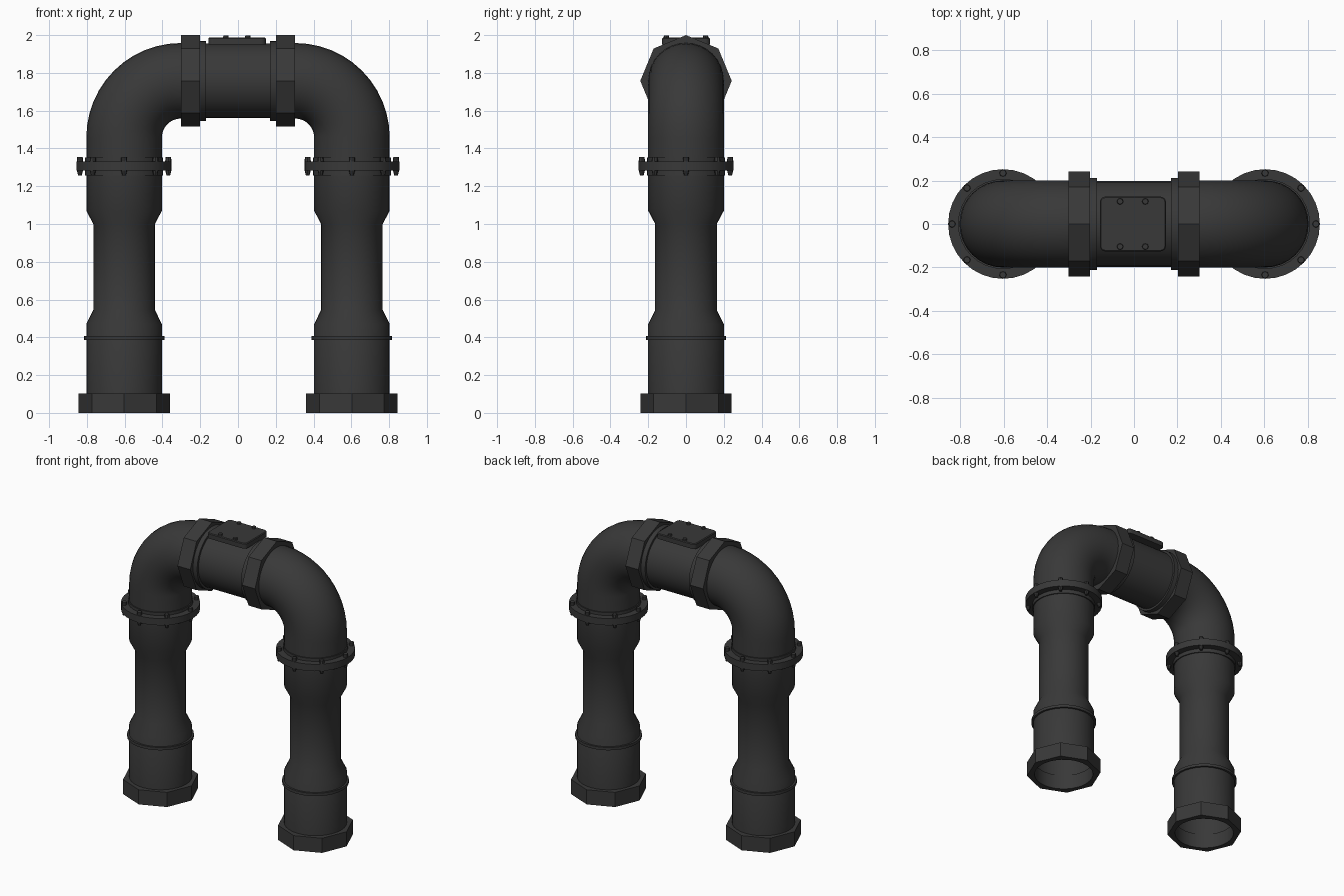
import bpy, bmesh, math
from mathutils import Vector, Matrix

if "Cube" in bpy.data.objects:
    bpy.data.objects.remove(bpy.data.objects["Cube"])

LEG_X, PIPE_R, NUT_R, TOP_Z, BEND = 0.603, 0.2, 0.242, 1.758, 0.3
SIDES = 32
mat = bpy.data.materials.new("dark_iron")
mat.diffuse_color = (0.04, 0.04, 0.04, 1)
mat.use_nodes = True
mat.node_tree.nodes["Principled BSDF"].inputs["Base Color"].default_value = mat.diffuse_color


def finish(name, bm):
    bmesh.ops.recalc_face_normals(bm, faces=bm.faces)
    me = bpy.data.meshes.new(name)
    bm.to_mesh(me)
    bm.free()
    me.shade_smooth()
    me.set_sharp_from_angle(angle=math.radians(30))
    me.materials.append(mat)
    ob = bpy.data.objects.new(name, me)
    bpy.context.collection.objects.link(ob)
    return ob


def skin(bm, rings, closed=False):
    n = len(rings)
    for i in range(n if closed else n - 1):
        a, b = rings[i], rings[(i + 1) % n]
        for j in range(len(a)):
            k = (j + 1) % len(a)
            bm.faces.new((a[j], a[k], b[k], b[j]))


def lathe(name, profile, origin, along_x=False, closed=False):
    """Revolve (radius, height, octagonal?) points about z or x."""
    bm = bmesh.new()
    rot = Matrix.Rotation(math.pi / 2, 4, 'Y') if along_x else Matrix()
    rings = []
    for p in profile:
        ring = []
        for j in range(SIDES):
            a = 2 * math.pi * j / SIDES
            r = p[0]
            if len(p) > 2:
                r *= math.cos(math.pi / 8) / math.cos(a % (math.pi / 4) - math.pi / 8)
            ring.append(bm.verts.new(rot @ Vector((r * math.cos(a), r * math.sin(a), p[1])) + Vector(origin)))
        rings.append(ring)
    skin(bm, rings, closed)
    return finish(name, bm)


def band(name, r_in, r_out, lo, hi, origin, along_x=False, octagon=False):
    outer = (True,) if octagon else ()
    prof = [(r_in, lo), (r_out, lo) + outer, (r_out, hi) + outer, (r_in, hi)]
    return lathe(name, prof, origin, along_x, True)


def bolts(name, points, r1, r2, lo, hi):
    bm = bmesh.new()
    for x, y in points:
        bmesh.ops.create_cone(bm, cap_ends=True, segments=8, radius1=r1, radius2=r2, depth=hi - lo,
                              matrix=Matrix.Translation((x, y, (lo + hi) / 2)))
    return finish(name, bm)


for side, s in (("left", -1), ("right", 1)):
    base = (s * LEG_X, 0, 0)
    # Upright pipe with narrowed middle
    lathe(side + "_leg_pipe", [(0.2, 0.02), (0.2, 0.47), (0.163, 0.545), (0.163, 1.0),
                               (0.2, 1.07), (0.2, 1.31)], base)
    band(side + "_foot_nut", 0.192, NUT_R, 0, 0.103, base, octagon=True)
    band(side + "_leg_ring", 0.198, 0.213, 0.387, 0.407, base)

    # Bolted flange
    band(side + "_flange_collar", 0.198, 0.207, 1.257, 1.353, base)
    band(side + "_flange_plate", 0.2, 0.252, 1.284, 1.332, base)
    pts = [(s * LEG_X + 0.234 * math.cos(i * math.pi / 4), 0.234 * math.sin(i * math.pi / 4)) for i in range(8)]
    bolts(side + "_flange_bolt_heads", pts, 0.017, 0.015, 1.325, 1.354)
    bolts(side + "_flange_bolt_ends", pts, 0.01, 0.018, 1.258, 1.29)

    # Elbow swept along a quarter circle
    bm = bmesh.new()
    cx, cz = LEG_X - BEND, TOP_Z - BEND
    path = [(LEG_X, 1.31, 0)]
    for i in range(13):
        t = i / 12 * math.pi / 2
        path.append((cx + BEND * math.cos(t), cz + BEND * math.sin(t), t))
    path.append((0.22, TOP_Z, math.pi / 2))
    rings = []
    for px, pz, t in path:
        ring = []
        for j in range(SIDES):
            a = 2 * math.pi * j / SIDES
            u = PIPE_R * math.cos(a)
            ring.append(bm.verts.new((s * (px + u * math.cos(t)), PIPE_R * math.sin(a), pz + u * math.sin(t))))
        rings.append(ring)
    skin(bm, rings)
    finish(side + "_elbow", bm)

    # Octagonal coupling and inner collar on the crossing pipe
    band(side + "_coupling_nut", 0.195, NUT_R, -0.05, 0.05, (s * 0.252, 0, TOP_Z), True, True)
    band(side + "_coupling_collar", 0.195, 0.212, -0.017, 0.017, (s * 0.187, 0, TOP_Z), True)

# Crossing pipe
lathe("top_pipe", [(0.197, -0.24), (0.197, 0.24)], (0, 0, TOP_Z), True)

# Rounded inspection cover with four bolts
bm = bmesh.new()
rings = []
for inset, z in ((0, 1.95), (0, 1.982), (0.005, 1.987)):
    ring = []
    for q, (sx, sy) in enumerate(((1, 1), (-1, 1), (-1, -1), (1, -1))):
        for k in range(5):
            a = (q + k / 4) * math.pi / 2
            r = 0.025 - inset
            ring.append(bm.verts.new((-0.005 + sx * 0.127 + r * math.cos(a), sy * 0.101 + r * math.sin(a), z)))
    rings.append(ring)
skin(bm, rings)
bm.faces.new(rings[0])
bm.faces.new(rings[-1])
finish("cover_plate", bm)
bolts("cover_bolts", [(-0.006 + i * 0.058, j * 0.104) for i in (-1, 1) for j in (-1, 1)], 0.016, 0.013, 1.98, 1.998)
